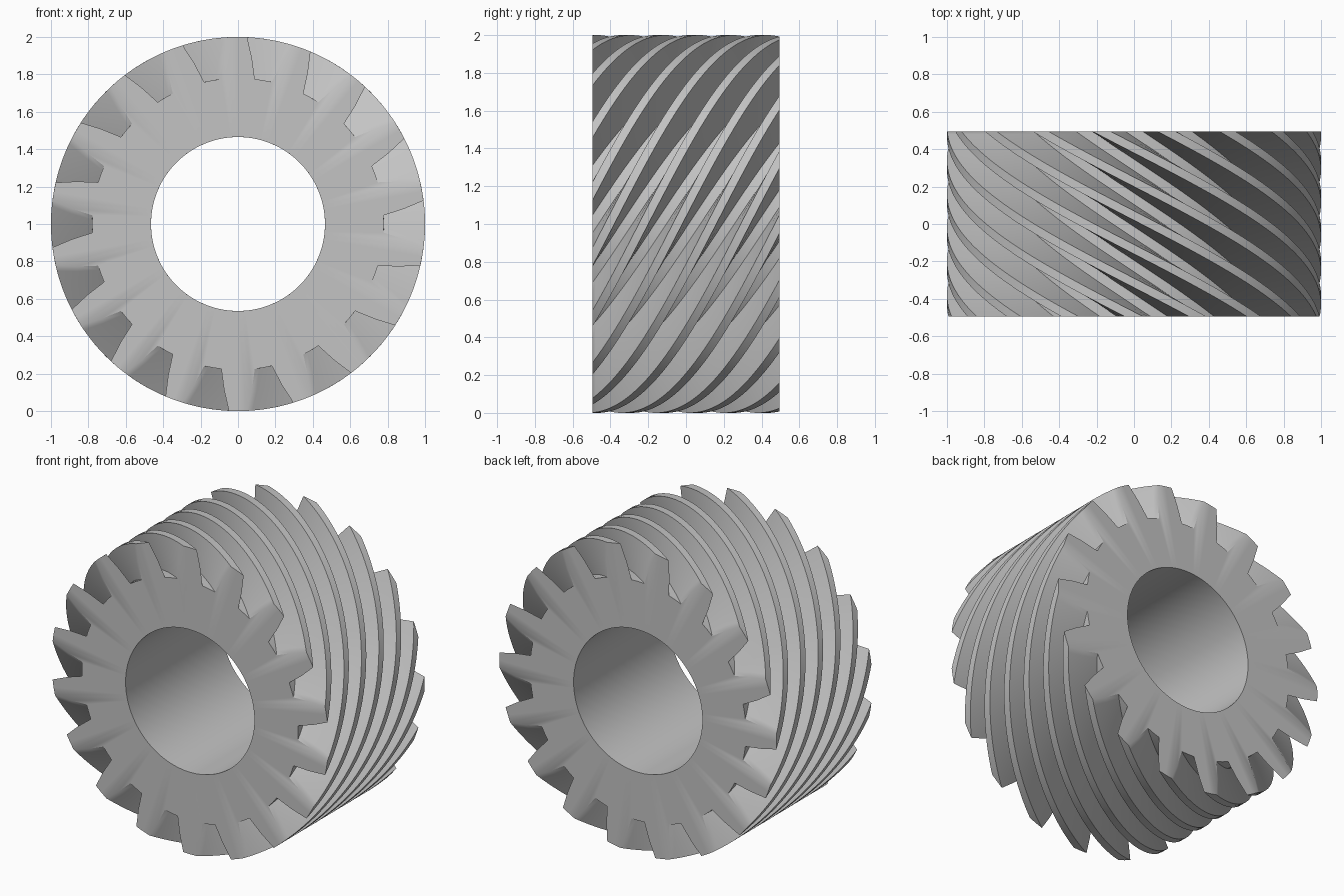
import bpy
import bmesh
import math

if "Cube" in bpy.data.objects:
    bpy.data.objects.remove(bpy.data.objects["Cube"])

TEETH = 18
HALF = 0.495            # half of the face width
TWIST = math.radians(110)
STEPS = 64
BORE = 0.465

# One tooth pitch: (degrees from the gap centre, radius)
PITCH = [(-3.4, 0.78), (0, 0.78), (3.4, 0.78), (5.2, 0.89),
         (7.2, 1.0), (10, 1.0), (12.8, 1.0), (14.8, 0.89)]

outline = [(math.radians(a + t * 360 / TEETH), r)
           for t in range(TEETH) for a, r in PITCH]
n = len(outline)

bm = bmesh.new()


def ring(y, turn, radius=None):
    """Outline (or a plain circle) around the y axis, turned by an angle."""
    return [bm.verts.new(((radius or r) * math.cos(a + turn), y,
                          1 + (radius or r) * math.sin(a + turn)))
            for a, r in outline]


def bridge(a, b):
    for i in range(n):
        j = (i + 1) % n
        bm.faces.new((a[i], a[j], b[j], b[i]))


# Helical teeth and the bore, swept along the axis
outer, inner = [], []
for s in range(STEPS + 1):
    f = s / STEPS
    y = -HALF + 2 * HALF * f
    outer.append(ring(y, TWIST * f))
    inner.append(ring(y, TWIST * f, BORE))
for s in range(STEPS):
    bridge(outer[s], outer[s + 1])
    bridge(inner[s + 1], inner[s])

# Flat end faces
bridge(inner[0], outer[0])
bridge(outer[-1], inner[-1])
bmesh.ops.recalc_face_normals(bm, faces=bm.faces)

mesh = bpy.data.meshes.new("helical_gear")
bm.to_mesh(mesh)
bm.free()
gear = bpy.data.objects.new("helical_gear", mesh)
bpy.context.collection.objects.link(gear)

# Plain grey metal
grey = bpy.data.materials.new("grey")
grey.diffuse_color = (0.55, 0.55, 0.55, 1)
grey.use_nodes = True
grey.node_tree.nodes["Principled BSDF"].inputs["Base Color"].default_value = grey.diffuse_color
mesh.materials.append(grey)

bpy.context.view_layer.objects.active = gear
gear.select_set(True)
bpy.ops.object.shade_smooth_by_angle(angle=math.radians(30))
